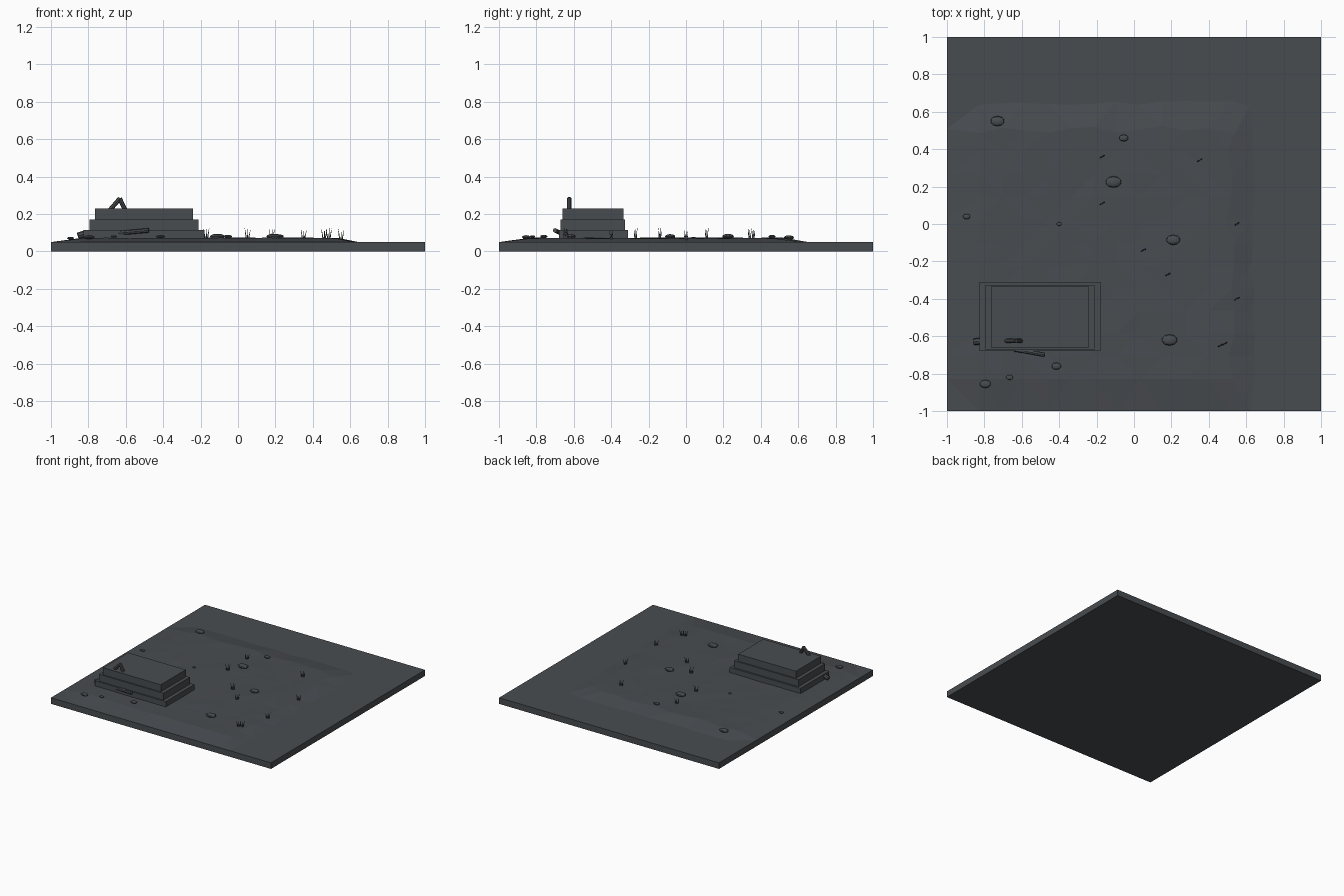
import bpy, bmesh, math, random
from mathutils import Vector, Matrix

if "Cube" in bpy.data.objects:
    bpy.data.objects.remove(bpy.data.objects["Cube"])

random.seed(4)


def material(name, rgb):
    m = bpy.data.materials.new(name)
    m.diffuse_color = (*rgb, 1)
    m.use_nodes = True
    m.node_tree.nodes["Principled BSDF"].inputs["Base Color"].default_value = m.diffuse_color
    return m


SLATE = material("dark slate", (0.066, 0.073, 0.081))


def add_object(name, bm):
    mesh = bpy.data.meshes.new(name)
    bmesh.ops.recalc_face_normals(bm, faces=bm.faces)
    bm.to_mesh(mesh)
    bm.free()
    mesh.materials.append(SLATE)
    ob = bpy.data.objects.new(name, mesh)
    bpy.context.collection.objects.link(ob)
    return ob


def box(name, x0, x1, y0, y1, z0, z1):
    bm = bmesh.new()
    bmesh.ops.create_cube(bm, size=1)
    size = Vector((x1 - x0, y1 - y0, z1 - z0))
    mid = Vector((x0 + x1, y0 + y1, z0 + z1)) / 2
    for v in bm.verts:
        v.co = Vector(a * b for a, b in zip(v.co, size)) + mid
    return add_object(name, bm)


def rod(name, a, b, r, r2=None, sides=8):
    a, b = Vector(a), Vector(b)
    d = b - a
    bm = bmesh.new()
    bmesh.ops.create_cone(bm, cap_ends=True, segments=sides, radius1=r,
                          radius2=r if r2 is None else r2, depth=d.length)
    turn = d.to_track_quat('Z', 'Y').to_matrix().to_4x4()
    bmesh.ops.transform(bm, matrix=Matrix.Translation((a + b) / 2) @ turn, verts=bm.verts)
    return add_object(name, bm)


# Ground slab
box("ground_slab", -1, 1, -1, 1, 0, 0.05)


# Low mound with a sloping, slightly uneven rim
def rise(x, y):
    def ramp(t):
        return max(0.0, min(1.0, t))
    edge = min(ramp((x + 1) / 0.17), ramp((y + 1) / 0.17),
               ramp((0.64 - x) / 0.13), ramp((0.65 - y) / 0.14))
    return 0.05 + 0.022 * edge


xs = [-1, -0.83] + [-0.83 + 1.35 * i / 11 for i in range(1, 12)] + [0.64]
ys = [-1, -0.83] + [-0.83 + 1.34 * i / 11 for i in range(1, 12)] + [0.65]
bm = bmesh.new()
grid = []
for i, x in enumerate(xs):
    row = []
    for j, y in enumerate(ys):
        z = rise(x, y)
        px, py = x, y
        if z > 0.051:
            z += random.uniform(-0.002, 0.002)
            if i == len(xs) - 2:
                px += random.uniform(-0.03, 0.02)
            if j == len(ys) - 2:
                py += random.uniform(-0.03, 0.02)
        else:
            z = 0.0502
            if i == len(xs) - 1:
                px += random.uniform(-0.02, 0.01)
            if j == len(ys) - 1:
                py += random.uniform(-0.02, 0.01)
        row.append(bm.verts.new((px, py, z)))
    grid.append(row)
for i in range(len(xs) - 1):
    for j in range(len(ys) - 1):
        bm.faces.new((grid[i][j], grid[i + 1][j], grid[i + 1][j + 1], grid[i][j + 1]))
bmesh.ops.triangulate(bm, faces=bm.faces)
add_object("mound", bm)

# Three-tier stone plinth
box("plinth_lower", -0.825, -0.18, -0.68, -0.31, 0.05, 0.115)
box("plinth_middle", -0.795, -0.21, -0.67, -0.325, 0.115, 0.172)
box("plinth_top", -0.765, -0.24, -0.66, -0.335, 0.172, 0.23)

# Bent piece on the plinth and broken rods beside it
rod("bent_rod_left", (-0.685, -0.625, 0.222), (-0.631, -0.625, 0.284), 0.012)
rod("bent_rod_right", (-0.603, -0.625, 0.222), (-0.633, -0.625, 0.284), 0.012)
rod("fallen_rod", (-0.64, -0.67, 0.098), (-0.477, -0.70, 0.113), 0.012)
rod("rod_stub", (-0.855, -0.63, 0.083), (-0.81, -0.625, 0.098), 0.018)

# Flattened pebbles
PEBBLES = [(-0.73, 0.55, 0.037), (-0.055, 0.46, 0.025), (-0.11, 0.225, 0.042),
           (-0.895, 0.04, 0.02), (-0.4, 0.0, 0.014), (0.21, -0.085, 0.037),
           (0.19, -0.62, 0.041), (-0.415, -0.76, 0.026), (-0.665, -0.82, 0.019),
           (-0.795, -0.855, 0.03)]
for n, (x, y, r) in enumerate(PEBBLES):
    bm = bmesh.new()
    bmesh.ops.create_uvsphere(bm, u_segments=10, v_segments=6, radius=r)
    m = Matrix.Translation((x, y, rise(x, y) + 0.008)) @ Matrix.Diagonal((1, 0.74, 0.35, 1))
    bmesh.ops.transform(bm, matrix=m, verts=bm.verts)
    add_object(f"pebble_{n}", bm)

# Grass tufts of thin tapered blades
TUFTS = [(-0.17, 0.11), (-0.17, 0.36), (0.35, 0.34), (0.05, -0.14), (0.18, -0.27),
         (0.55, -0.40), (0.55, 0.0), (0.46, -0.65), (0.485, -0.64)]
for n, (x, y) in enumerate(TUFTS):
    z = rise(x, y) - 0.004
    for k, lean in enumerate((-0.014, 0.003, 0.016)):
        h = 0.045 + 0.015 * random.random()
        rod(f"grass_{n}_{k}", (x + lean * 0.4, y + lean * 0.2, z),
            (x + lean, y + lean * 0.6, z + h), 0.004, 0.0006, 4)
